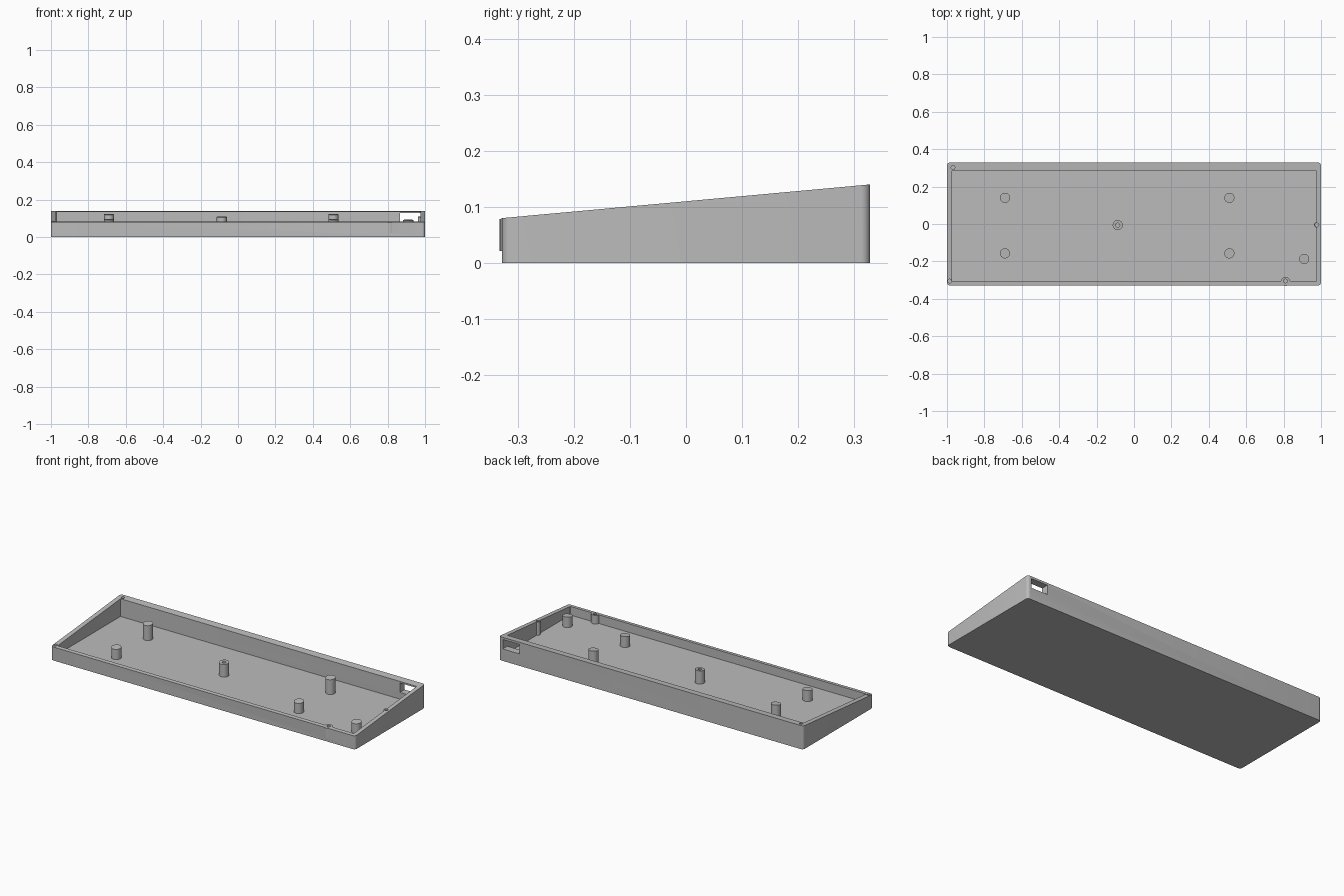
import bpy, bmesh
from math import sin, cos, pi

old = bpy.data.objects.get("Cube")
if old:
    bpy.data.objects.remove(old, do_unlink=True)

mat = bpy.data.materials.new("plain grey plastic")
mat.use_nodes = True
grey = (0.5, 0.5, 0.5, 1)
mat.diffuse_color = grey
mat.node_tree.nodes["Principled BSDF"].inputs["Base Color"].default_value = grey

HALF_Y, FLOOR = 0.328, 0.031


def rim(y):
    """Height of the sloping rim."""
    return 0.08 + 0.06 * (y + HALF_Y) / (2 * HALF_Y)


def finish(name, bm):
    bmesh.ops.recalc_face_normals(bm, faces=bm.faces)
    mesh = bpy.data.meshes.new(name)
    bm.to_mesh(mesh)
    bm.free()
    mesh.materials.append(mat)
    ob = bpy.data.objects.new(name, mesh)
    bpy.context.collection.objects.link(ob)
    return ob


def outline(x0, x1, y0, y1, r, steps=6):
    """Rounded rectangle, counter-clockwise."""
    pts = []
    corners = [(x1 - r, y1 - r), (x0 + r, y1 - r), (x0 + r, y0 + r), (x1 - r, y0 + r)]
    for i, (cx, cy) in enumerate(corners):
        for k in range(steps + 1):
            a = (i + k / steps) * pi / 2
            pts.append((cx + r * cos(a), cy + r * sin(a)))
    return pts


def cylinder(name, x, y, r, bottom, lift, sides=32):
    """Upright cylinder whose top follows the rim slope."""
    bm = bmesh.new()
    pts = [(x + r * cos(2 * pi * i / sides), y + r * sin(2 * pi * i / sides))
           for i in range(sides)]
    low = [bm.verts.new((px, py, bottom)) for px, py in pts]
    top = [bm.verts.new((px, py, rim(py) + lift)) for px, py in pts]
    bm.faces.new(low)
    bm.faces.new(top)
    for i in range(sides):
        j = (i + 1) % sides
        bm.faces.new((low[i], low[j], top[j], top[i]))
    return finish(name, bm)


def boolean(target, tool, operation):
    mod = target.modifiers.new("join", 'BOOLEAN')
    mod.operation, mod.solver, mod.object = operation, 'EXACT', tool
    bpy.context.view_layer.objects.active = target
    bpy.ops.object.modifier_apply(modifier=mod.name)
    bpy.data.objects.remove(tool, do_unlink=True)


# Wedge tray: outer wall, sloping rim, inner wall and floor
bm = bmesh.new()
outer = outline(-1, 1, -HALF_Y, HALF_Y, 0.016)
inner = outline(-0.972, 0.975, -0.305, 0.285, 0.002)
rings = [[bm.verts.new((x, y, 0)) for x, y in outer],
         [bm.verts.new((x, y, rim(y))) for x, y in outer],
         [bm.verts.new((x, y, rim(y))) for x, y in inner],
         [bm.verts.new((x, y, FLOOR)) for x, y in inner]]
bm.faces.new(rings[0])
bm.faces.new(rings[-1])
n = len(outer)
for a, b in zip(rings, rings[1:]):
    for i in range(n):
        j = (i + 1) % n
        bm.faces.new((a[i], a[j], b[j], b[i]))
tray = finish("tray", bm)

# Screw bosses on the right and front walls
for x, y, r in [(0.978, -0.005, 0.015), (0.81, -0.308, 0.024)]:
    boolean(tray, cylinder("wall_boss", x, y, r, FLOOR - 0.01, -0.001), 'UNION')

# Screw holes in the rim
for x, y in [(-0.968, 0.302), (-0.986, -0.305), (0.978, -0.005), (0.81, -0.305)]:
    boolean(tray, cylinder("hole_cutter", x, y, 0.01, 0.05, 0.05, 20), 'DIFFERENCE')

# Cable port in the back wall
bm = bmesh.new()
bmesh.ops.create_cube(bm, size=1)
for v in bm.verts:
    v.co = (0.92 + v.co.x * 0.11, 0.31 + v.co.y * 0.1, 0.099 + v.co.z * 0.056)
boolean(tray, finish("port_cutter", bm), 'DIFFERENCE')

# Support posts standing on the floor
posts = [cylinder("support_post", x, y, 0.027, FLOOR - 0.005, -0.002)
         for x, y in [(-0.69, 0.14), (0.51, 0.14), (-0.69, -0.157),
                      (0.51, -0.157), (0.91, -0.187)]]
centre = cylinder("centre_post", -0.087, -0.006, 0.027, FLOOR - 0.005, -0.002)
boolean(centre, cylinder("hole_cutter", -0.087, -0.006, 0.011, 0.05, 0.05, 20), 'DIFFERENCE')

# Smooth the round parts, keep the edges sharp
bpy.ops.object.select_all(action='DESELECT')
for ob in [tray, centre] + posts:
    ob.select_set(True)
bpy.context.view_layer.objects.active = tray
bpy.ops.object.shade_smooth_by_angle(angle=pi / 6)
